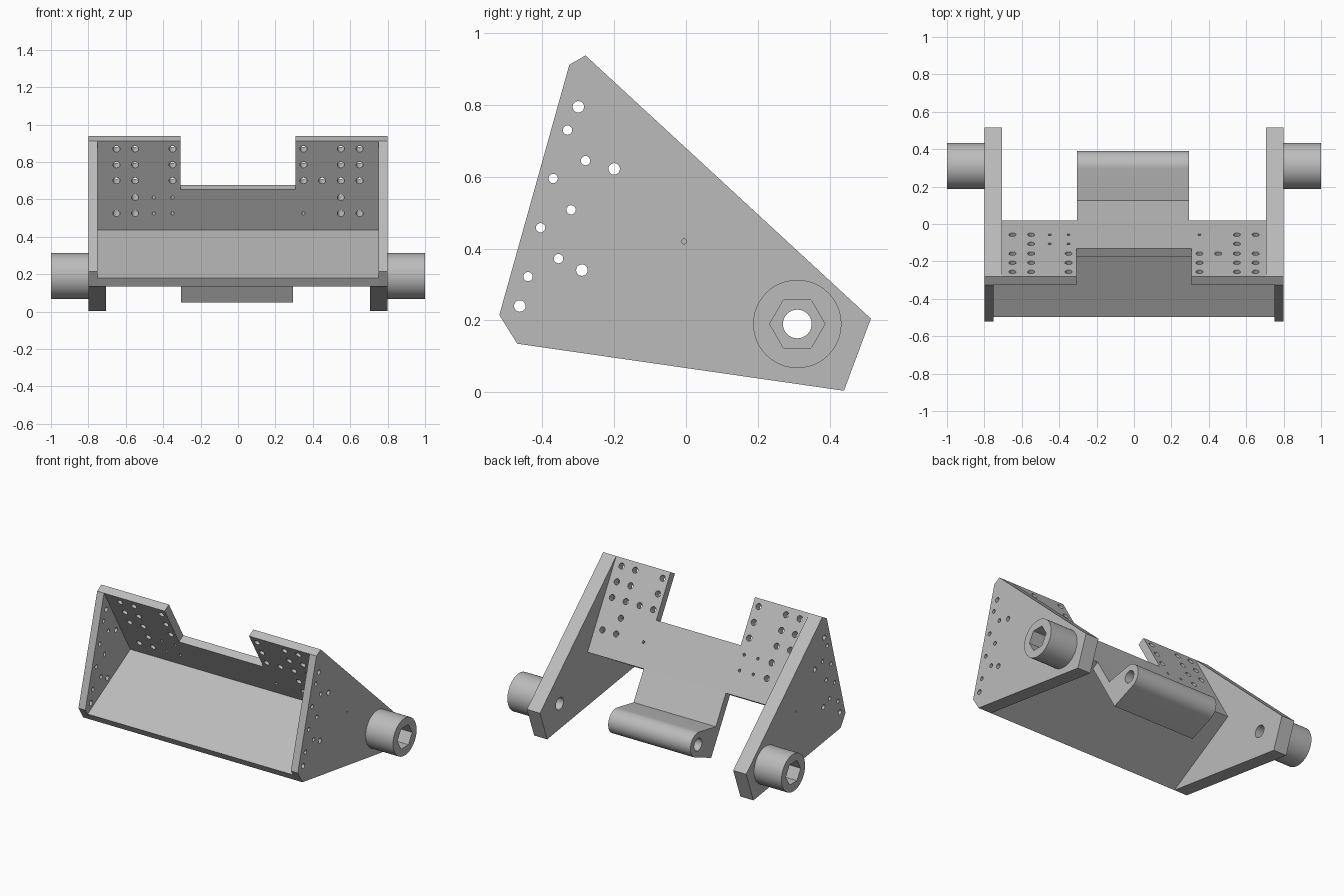
import bpy, bmesh, math
from mathutils import Vector

cube = bpy.data.objects.get("Cube")
if cube:
    bpy.data.objects.remove(cube, do_unlink=True)

grey = bpy.data.materials.new("plain_grey")
grey.use_nodes = True
GREY = (0.5, 0.5, 0.5, 1)
grey.diffuse_color = GREY
grey.node_tree.nodes["Principled BSDF"].inputs["Base Color"].default_value = GREY


def ring(y, z, r, n=32, start=0.0, end=None):
    """Points of a circle, or of an arc when an end angle is given (degrees)."""
    steps = n if end is None else n - 1
    sweep = 360 if end is None else end - start
    angles = [math.radians(start + sweep * i / steps) for i in range(n)]
    return [(y + r * math.cos(a), z + r * math.sin(a)) for a in angles]


def across(points, x0, x1):
    """A y-z profile extruded along x."""
    return [Vector((x0, y, z)) for y, z in points], Vector((x1 - x0, 0, 0))


def build(name, prisms):
    bm = bmesh.new()
    for base, vec in prisms:
        low = [bm.verts.new(p) for p in base]
        high = [bm.verts.new(p + vec) for p in base]
        bm.faces.new(low)
        bm.faces.new(high)
        for i in range(len(low)):
            j = (i + 1) % len(low)
            bm.faces.new((low[i], low[j], high[j], high[i]))
    bmesh.ops.recalc_face_normals(bm, faces=bm.faces)
    mesh = bpy.data.meshes.new(name)
    bm.to_mesh(mesh)
    bm.free()
    mesh.materials.append(grey)
    obj = bpy.data.objects.new(name, mesh)
    bpy.context.collection.objects.link(obj)
    return obj


def select(obj):
    bpy.ops.object.select_all(action="DESELECT")
    obj.select_set(True)
    bpy.context.view_layer.objects.active = obj


def cut(obj, prisms):
    cutter = build("cutter", prisms)
    cutter.hide_render = True
    mod = obj.modifiers.new("cut", "BOOLEAN")
    mod.operation = "DIFFERENCE"
    mod.solver = "EXACT"
    mod.object = cutter
    select(obj)
    bpy.ops.object.modifier_apply(modifier=mod.name)
    bpy.data.objects.remove(cutter, do_unlink=True)


def smooth(obj):
    select(obj)
    bpy.ops.object.shade_smooth_by_angle(angle=math.radians(30))


# Shared profile corners (y, z)
panel_top_front, panel_top_back = (-0.325, 0.912), (-0.28, 0.938)
crease, heel = (-0.051, 0.437), (0.0195, 0.418)
floor_tip, floor_under = (-0.496, 0.18), (-0.47, 0.135)
plate_tip, plate_low, plate_back = (-0.52, 0.215), (0.44, 0.004), (0.515, 0.205)
AXIS = (0.31, 0.19)

# Tray: leaning back panel and sloping floor at right angles
tray = build("tray", [across([crease, floor_tip, floor_under, heel,
                              panel_top_back, panel_top_front], -0.75, 0.75)])
down = Vector((0, 0.5, -math.sqrt(0.75)))
normal = Vector((0, math.sqrt(0.75), 0.5))


def on_panel(x, z):
    """Point just in front of the panel's front face at height z."""
    top = Vector((x, *panel_top_front))
    return top + down * ((top.z - z) / -down.z) - normal * 0.03


def panel_hole(x, z, r):
    c = on_panel(x, z)
    return [c + Vector((u, 0, 0)) + down * v for u, v in ring(0, 0, r, 16)], normal * 0.12


notch = [on_panel(-0.308, 0.652), on_panel(0.298 + 0.01, 0.652),
         on_panel(0.308, 1.0), on_panel(-0.308, 1.0)]
cut(tray, [(notch, normal * 0.12)])
rows = {  # height: (large hole columns, small hole columns)
    0.87: ((-.65, -.55, -.35, .35, .55, .65), ()),
    0.785: ((-.65, -.55, -.35, .35, .55, .65), ()),
    0.70: ((-.65, -.55, -.35, .35, .45, .55, .65), ()),
    0.61: ((-.55, .55), (-.45, -.35)),
    0.525: ((-.65, -.55, .55, .65), (-.45, -.35, .35)),
}
holes = []
for z, (large, small) in rows.items():
    holes += [panel_hole(x, z, 0.019) for x in large]
    holes += [panel_hole(x, z, 0.009) for x in small]
cut(tray, holes)
smooth(tray)

# Hinge tongue with its barrel
profile = [heel, (0.125, 0.237)] + ring(*AXIS, 0.08, 24, 100.5, -69)
profile += [(0.173, 0.05), (-0.025, 0.392)]
tongue = build("hinge_tongue", [across(profile, -0.305, 0.295)])
cut(tongue, [across(ring(*AXIS, 0.04), -0.5, 0.5)])
smooth(tongue)

# Side plates, thickened behind the tray, and socket bolts
plate_shape = [plate_tip, floor_under, plate_low, plate_back, panel_top_back, panel_top_front]
pad_shape = [panel_top_back, heel, floor_under, plate_low, plate_back]
large_holes = [(-.30, .795), (-.20, .622), (-.29, .34), (-.463, .24)]
small_holes = [(-.33, .73), (-.28, .645), (-.37, .595), (-.32, .508),
               (-.405, .458), (-.355, .372), (-.44, .322)]
for side, s in (("left", 1), ("right", -1)):
    bore = across(ring(*AXIS, 0.04), s * 0.6, s * 1.1)
    plate = build(side + "_plate", [across(plate_shape, s * 0.75, s * 0.8)])
    drills = [across(ring(y, z, 0.016, 20), s * 0.7, s * 0.9) for y, z in large_holes]
    drills += [across(ring(y, z, 0.013, 20), s * 0.7, s * 0.9) for y, z in small_holes]
    drills.append(across(ring(-0.005, 0.42, 0.007, 12), s * 0.78, s * 0.9))
    cut(plate, drills + [bore])
    smooth(plate)

    pad = build(side + "_plate_inner", [across(pad_shape, s * 0.705, s * 0.75)])
    cut(pad, [bore])
    smooth(pad)

    bolt = build(side + "_bolt", [across(ring(*AXIS, 0.123, 48), s * 0.8, s * 1.0)])
    cut(bolt, [across(ring(*AXIS, 0.077, 6), s * 0.9, s * 1.1)])
    cut(bolt, [bore])
    smooth(bolt)
